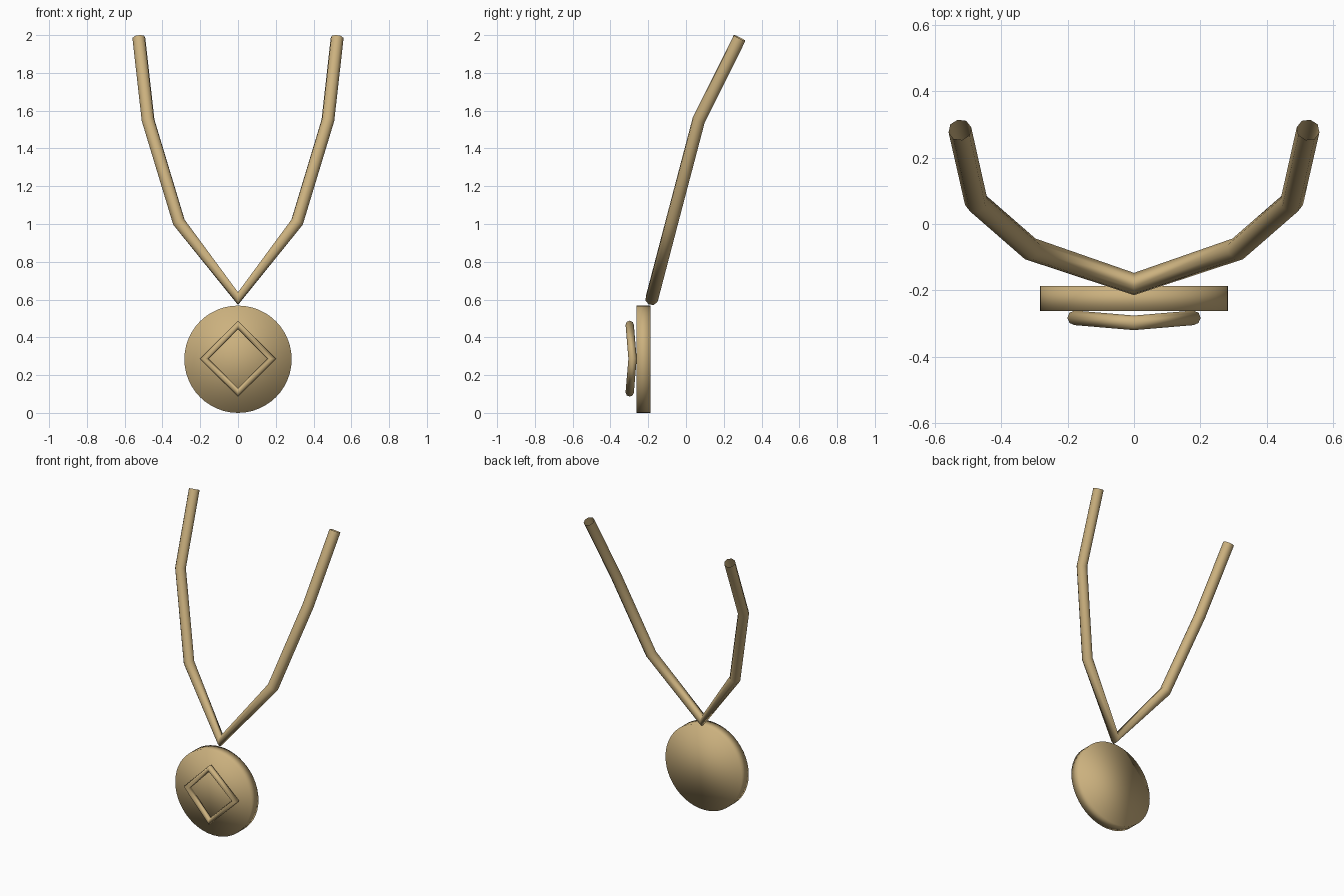
import bpy
import math

if "Cube" in bpy.data.objects:
    bpy.data.objects.remove(bpy.data.objects["Cube"])

gold = bpy.data.materials.new("warm_gold")
gold.diffuse_color = (0.60, 0.44, 0.21, 1)
gold.use_nodes = True
gold.node_tree.nodes["Principled BSDF"].inputs["Base Color"].default_value = gold.diffuse_color


def tube(name, points, radius, cyclic=False):
    """Eight-sided round tube along a straight-segment path, as a mesh."""
    curve = bpy.data.curves.new(name, 'CURVE')
    curve.dimensions = '3D'
    curve.bevel_depth = radius
    curve.bevel_resolution = 2
    spline = curve.splines.new('POLY')
    spline.points.add(len(points) - 1)
    for p, co in zip(spline.points, points):
        p.co = (*co, 1)
    spline.use_cyclic_u = cyclic
    spline.use_smooth = True
    curve.materials.append(gold)
    obj = bpy.data.objects.new(name, curve)
    bpy.context.collection.objects.link(obj)
    bpy.ops.object.select_all(action='DESELECT')
    obj.select_set(True)
    bpy.context.view_layer.objects.active = obj
    bpy.ops.object.convert(target='MESH')
    return bpy.context.object


# Pendant disc, standing upright and facing the front
bpy.ops.mesh.primitive_cylinder_add(
    vertices=48, radius=0.284, depth=0.076,
    location=(0, -0.225, 0.284), rotation=(math.pi / 2, 0, 0))
disc = bpy.context.object
disc.name = "pendant_disc"
disc.data.materials.append(gold)
bpy.ops.object.shade_smooth()

# Neck cord: left half mirrored through the low point
half = [(-0.525, 0.284, 1.985), (-0.476, 0.067, 1.549), (-0.313, -0.075, 1.01)]
cord_path = half + [(0, -0.181, 0.605)] + [(-x, y, z) for x, y, z in reversed(half)]
tube("neck_cord", cord_path, 0.035)

# Raised diamond outline on the disc, side corners sitting slightly deeper
r, zc = 0.179, 0.287
diamond = [(0, -0.298, zc + r), (r, -0.283, zc), (0, -0.298, zc - r), (-r, -0.283, zc)]
tube("diamond_ornament", diamond, 0.022, cyclic=True)
